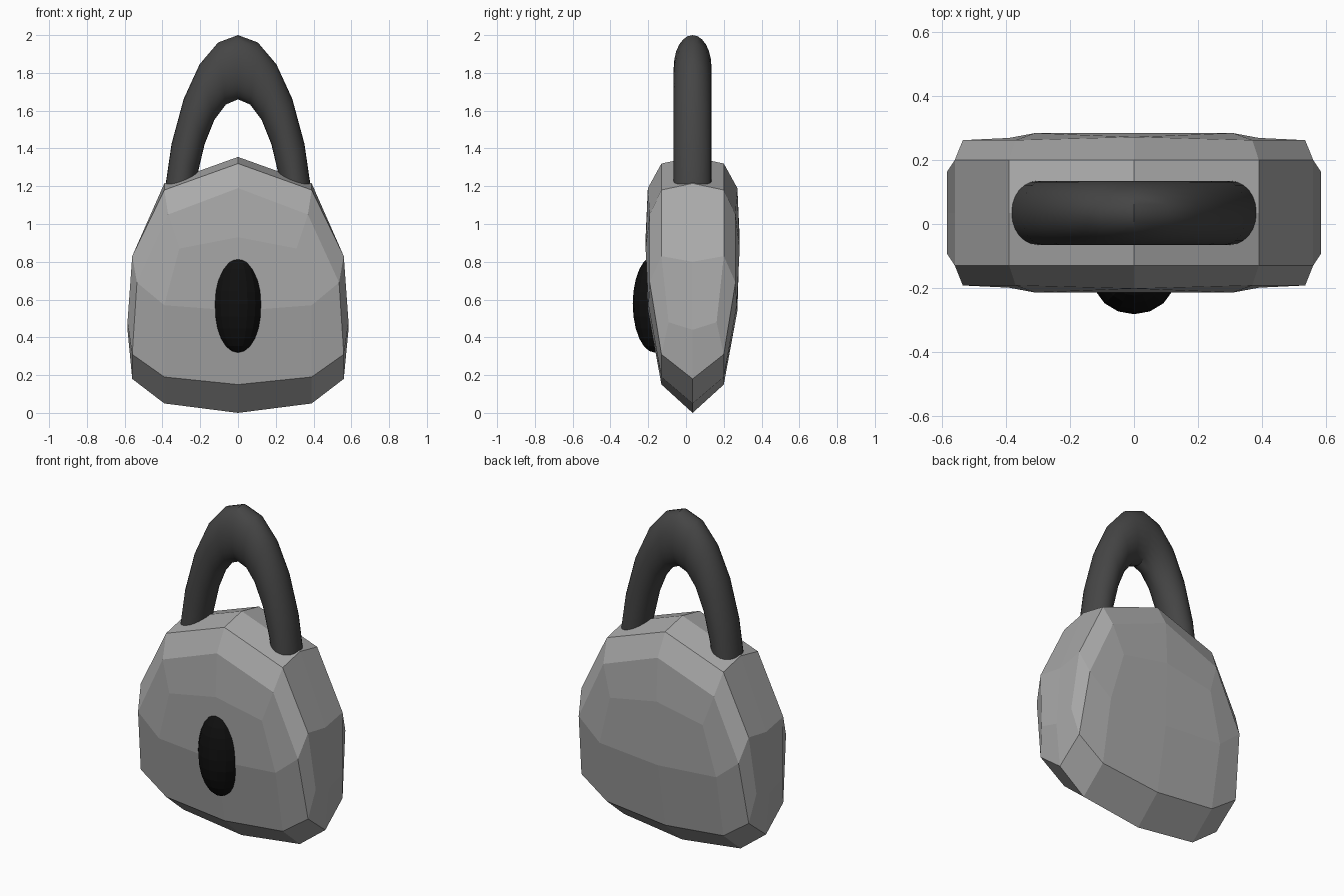
import bpy, bmesh
from math import sin, cos, pi

if "Cube" in bpy.data.objects:
    bpy.data.objects.remove(bpy.data.objects["Cube"])

MID = 0.035  # depth of the body's centre plane


def paint(obj, name, v):
    mat = bpy.data.materials.new(name)
    mat.diffuse_color = (v, v, v, 1)
    mat.use_nodes = True
    mat.node_tree.nodes["Principled BSDF"].inputs["Base Color"].default_value = mat.diffuse_color
    obj.data.materials.append(mat)


def add_object(name, verts, faces):
    mesh = bpy.data.meshes.new(name)
    mesh.from_pydata(verts, [], faces)
    obj = bpy.data.objects.new(name, mesh)
    bpy.context.collection.objects.link(obj)
    bm = bmesh.new()
    bm.from_mesh(mesh)
    bmesh.ops.recalc_face_normals(bm, faces=bm.faces)
    bm.to_mesh(mesh)
    bm.free()
    return obj


# Body: front right quarter, mirrored across x and across the centre plane
mid = [(0, 0, 1.355), (.39, 0, 1.215), (.56, 0, .80), (.585, 0, .44),
       (.56, 0, .18), (.39, 0, .05), (0, 0, 0)]
rim = [(0, -.165, 1.32), (.39, -.165, 1.18), (.56, -.165, .83), (.585, -.127, .48),
       (.56, -.165, .31), (.39, -.165, .19), (0, -.165, .15)]
panel = [(0, -.237, 1.19), (.37, -.227, 1.05), (.535, -.227, .69),      # 14 15 16
         (0, -.249, .93), (.31, -.249, .87),                            # 17 18
         (0, -.237, .54), (.39, -.234, .57)]                            # 19 20
faces = [(i, i + 1, i + 8, i + 7) for i in range(6)]
faces += [(7, 8, 15, 14), (8, 9, 16, 15), (9, 10, 11, 16),
          (14, 15, 18, 17), (15, 16, 20, 18), (17, 18, 20, 19),
          (19, 20, 12, 13), (20, 16, 11, 12)]
body = add_object("lock_body", mid + rim + panel, faces)
body.location.y = MID
mirror = body.modifiers.new("mirror", 'MIRROR')
mirror.use_axis = (True, True, False)
mirror.merge_threshold = 0.002
paint(body, "grey_metal", .4)

# Shackle: upper half of a stretched ring, its ends buried in the body
SEG, SIDES = 12, 24
verts = []
for i in range(SEG + 1):
    a = pi * i / SEG
    for j in range(SIDES):
        b = 2 * pi * j / SIDES
        verts.append(((.328 + .078 * cos(b)) * cos(a), MID + .1 * sin(b),
                      .85 + (.98 + .17 * cos(b)) * sin(a)))
faces = [(i * SIDES + j, i * SIDES + (j + 1) % SIDES,
          (i + 1) * SIDES + (j + 1) % SIDES, (i + 1) * SIDES + j)
         for i in range(SEG) for j in range(SIDES)]
faces += [tuple(range(SIDES)), tuple(range(SEG * SIDES, (SEG + 1) * SIDES))]
shackle = add_object("shackle", verts, faces)
bpy.context.view_layer.objects.active = shackle
shackle.select_set(True)
bpy.ops.object.shade_smooth_by_angle()
paint(shackle, "dark_metal", .06)

# Keyhole: stretched ball set into the front
bpy.ops.mesh.primitive_uv_sphere_add(segments=16, ring_count=12, radius=1,
                                     location=(0, -.165, .577))
keyhole = bpy.context.object
keyhole.name = "keyhole"
keyhole.scale = (.13, .117, .258)
paint(keyhole, "black", .005)
